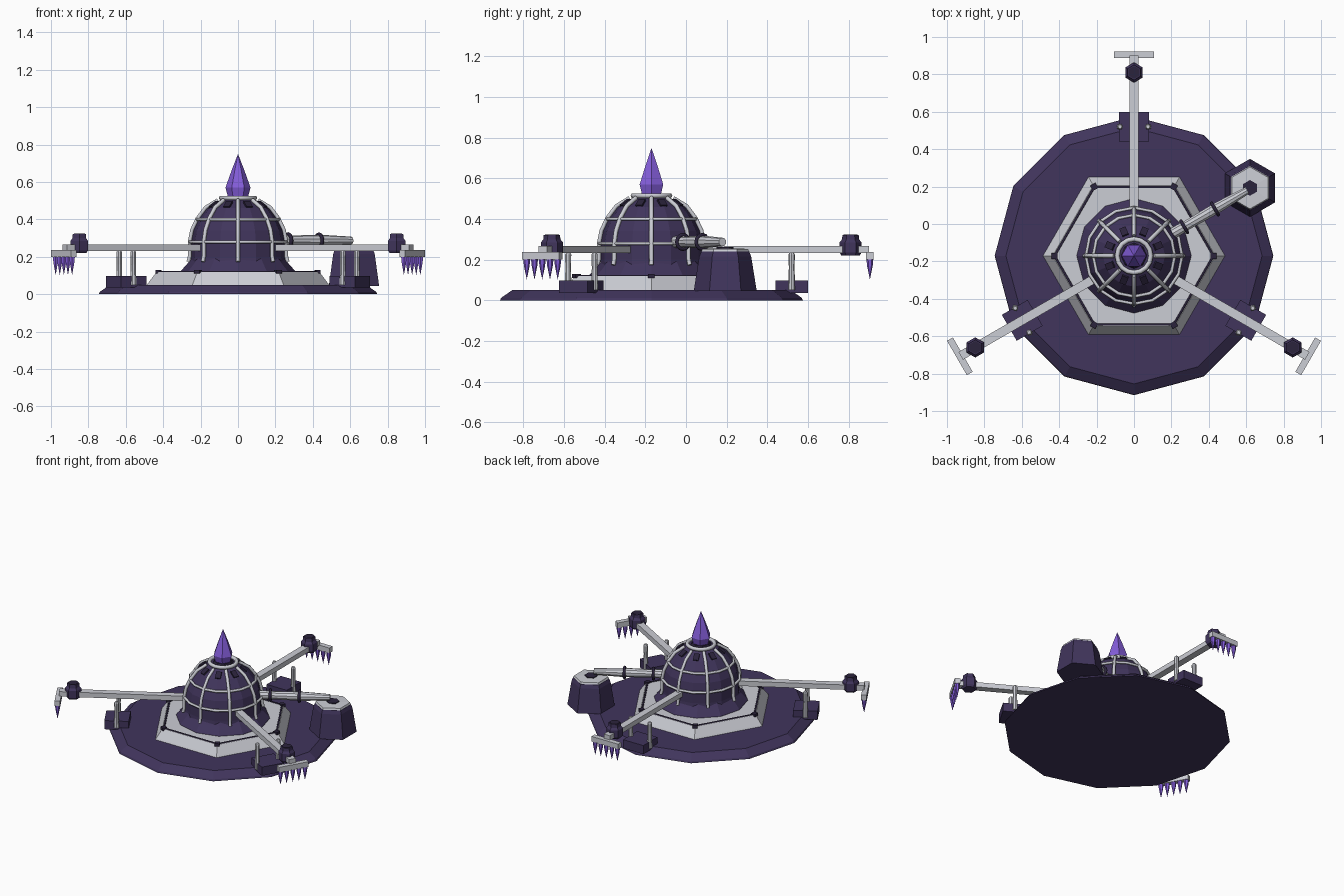
import bpy, bmesh
from math import sin, cos, pi, radians
from mathutils import Vector, Matrix

if "Cube" in bpy.data.objects:
    bpy.data.objects.remove(bpy.data.objects["Cube"])

CY = -0.17  # y of the main axis


def material(name, rgb):
    m = bpy.data.materials.new(name)
    m.diffuse_color = (*rgb, 1)
    m.use_nodes = True
    m.node_tree.nodes["Principled BSDF"].inputs["Base Color"].default_value = m.diffuse_color
    return m


PLUM = material("plum", (0.052, 0.035, 0.107))
DARK = material("dark_plum", (0.024, 0.017, 0.045))
GEM = material("violet", (0.23, 0.11, 0.7))
PALE = material("pale_metal", (0.6, 0.61, 0.66))


def finish(name, bm, mat, matrix=None):
    if matrix:
        bm.transform(matrix)
    bmesh.ops.recalc_face_normals(bm, faces=bm.faces)
    me = bpy.data.meshes.new(name)
    bm.to_mesh(me)
    bm.free()
    me.materials.append(mat)
    ob = bpy.data.objects.new(name, me)
    bpy.context.collection.objects.link(ob)
    return ob


def lathe(name, profile, n, mat, matrix=None, start=0.0):
    """Turn (radius, height) points about z with n flat sides and closed ends."""
    bm = bmesh.new()
    rings = []
    for r, z in profile:
        rings.append([bm.verts.new((r * cos(start + 2 * pi * i / n), r * sin(start + 2 * pi * i / n), z))
                      for i in range(n)])
    for a, b in zip(rings, rings[1:]):
        for i in range(n):
            j = (i + 1) % n
            bm.faces.new((a[i], a[j], b[j], b[i]))
    bm.faces.new(rings[0])
    bm.faces.new(rings[-1])
    bmesh.ops.remove_doubles(bm, verts=bm.verts, dist=1e-5)
    return finish(name, bm, mat, matrix)


def box(name, lo, hi, mat, matrix):
    bm = bmesh.new()
    bmesh.ops.create_cube(bm, size=1)
    for v in bm.verts:
        v.co = Vector([l + (c + 0.5) * (h - l) for c, l, h in zip(v.co, lo, hi)])
    return finish(name, bm, mat, matrix)


def tube(name, points, radius, mat, matrix, cyclic=False):
    cu = bpy.data.curves.new(name, 'CURVE')
    cu.dimensions = '3D'
    cu.bevel_depth = radius
    cu.bevel_resolution = 1
    cu.use_fill_caps = True
    sp = cu.splines.new('POLY')
    sp.points.add(len(points) - 1)
    for p, co in zip(sp.points, points):
        p.co = (*co, 1)
    sp.use_cyclic_u = cyclic
    cu.materials.append(mat)
    ob = bpy.data.objects.new(name, cu)
    ob.matrix_world = matrix
    bpy.context.collection.objects.link(ob)
    return ob


def circle(r, z, n, start=0.0):
    return [(r * cos(start + 2 * pi * i / n), r * sin(start + 2 * pi * i / n), z) for i in range(n)]


AXIS = Matrix.Translation((0, CY, 0))


def radial(deg):
    """Frame on the main axis whose x points outwards at the given angle."""
    return AXIS @ Matrix.Rotation(radians(deg), 4, 'Z')


# Base disc and hexagonal plinth
lathe("base_disc", [(0.745, 0), (0.74, 0.012), (0.685, 0.05)], 12, PLUM, AXIS)
lathe("hex_plinth", [(0.49, 0.045), (0.48, 0.06), (0.435, 0.12)], 6, PALE, AXIS)
tube("plinth_trim", circle(0.425, 0.118, 6), 0.008, DARK, AXIS, True)
for k in range(6):
    box("trim_stud", (0.41, -0.016, 0.11), (0.442, 0.016, 0.13), DARK, radial(60 * k))

# Domed body
DOME = [(0.25, 0.2), (0.25, 0.28), (0.238, 0.34), (0.21, 0.4), (0.165, 0.46), (0.1, 0.5)]
lathe("dome_collar", [(0.31, 0.11), (0.305, 0.125), (0.265, 0.17), (0.24, 0.2)], 12, PLUM, AXIS)
lathe("dome", [(0.255, 0.16)] + DOME + [(0.08, 0.51)], 16, PLUM, AXIS)

# Cage of ribs and rings
for k in range(8):
    rib = [(r + 0.008, 0, z + 0.004) for r, z in [(0.258, 0.17)] + DOME]
    tube("cage_rib", rib, 0.011, PALE, radial(45 * k))
for r, z in [(0.257, 0.28), (0.218, 0.4)]:
    tube("cage_ring", circle(r, z, 16), 0.009, PALE, AXIS, True)
tube("crown_ring", circle(0.09, 0.515, 16), 0.013, PALE, AXIS, True)

# Dark vents between the ribs
for k in range(8):
    m = radial(45 * k + 22.5) @ Matrix.Translation((0.138, 0, 0.478)) @ Matrix.Rotation(radians(35), 4, 'Y')
    box("dome_vent", (-0.025, -0.018, -0.01), (0.025, 0.018, 0.008), DARK, m)

# Crystal on top
lathe("crystal_seat", [(0.075, 0.5), (0.06, 0.525)], 8, DARK, AXIS)
lathe("crystal", [(0.052, 0.515), (0.067, 0.57), (0.035, 0.66), (0, 0.75)], 6, GEM, AXIS)

# Three rake arms
for deg in (90, 210, 330):
    m = radial(deg)
    box("arm_beam", (0.23, -0.024, 0.232), (1.07, 0.024, 0.267), PALE, m)
    lathe("arm_joint", [(0.045, 0.22), (0.054, 0.235), (0.054, 0.285), (0.042, 0.3), (0.04, 0.322)], 6, PLUM,
          m @ Matrix.Translation((0.98, 0, 0)))
    lathe("joint_cap", [(0.034, 0.32), (0.034, 0.325)], 6, DARK, m @ Matrix.Translation((0.98, 0, 0)))
    box("rake_bar", (1.057, -0.106, 0.2), (1.093, 0.106, 0.237), PALE, m)
    for i in range(5):
        lathe("rake_tooth", [(0.017, 0.202), (0.014, 0.17), (0, 0.102)], 6, GEM,
              m @ Matrix.Translation((1.075, (i - 2) * 0.044, 0)))
    # Support block with two posts
    box("support_block", (0.61, -0.08, 0.035), (0.77, 0.08, 0.097), PLUM, m)
    for s in (-1, 1):
        lathe("support_post", [(0.018, 0.05), (0.014, 0.16), (0.016, 0.225), (0.01, 0.235)], 8, PALE,
              m @ Matrix.Translation((0.69, s * 0.075, 0)))

# Hexagonal pot at the side
POT = Matrix.Translation((0.62, 0.193, 0))
lathe("pot", [(0.155, 0.045), (0.148, 0.09), (0.128, 0.215), (0.118, 0.24), (0.105, 0.248)], 6, PLUM, POT, pi / 2)
lathe("pot_lid", [(0.117, 0.241), (0.112, 0.253), (0.04, 0.256)], 6, PALE, POT, pi / 2)
lathe("pot_inlet", [(0.042, 0.25), (0.042, 0.262)], 6, DARK, POT, pi / 2)

# Feed pipe from dome to pot, with two clamps
m = radial(30) @ Matrix.Translation((0, 0, 0.287)) @ Matrix.Rotation(pi / 2, 4, 'Y')
lathe("feed_pipe", [(0.03, 0.2), (0.03, 0.31), (0.027, 0.33), (0.031, 0.5), (0.029, 0.55), (0.021, 0.7)], 10, PALE, m)
for x in (0.31, 0.5):
    tube("pipe_clamp", circle(0.035, x, 12), 0.01, DARK, m, True)
